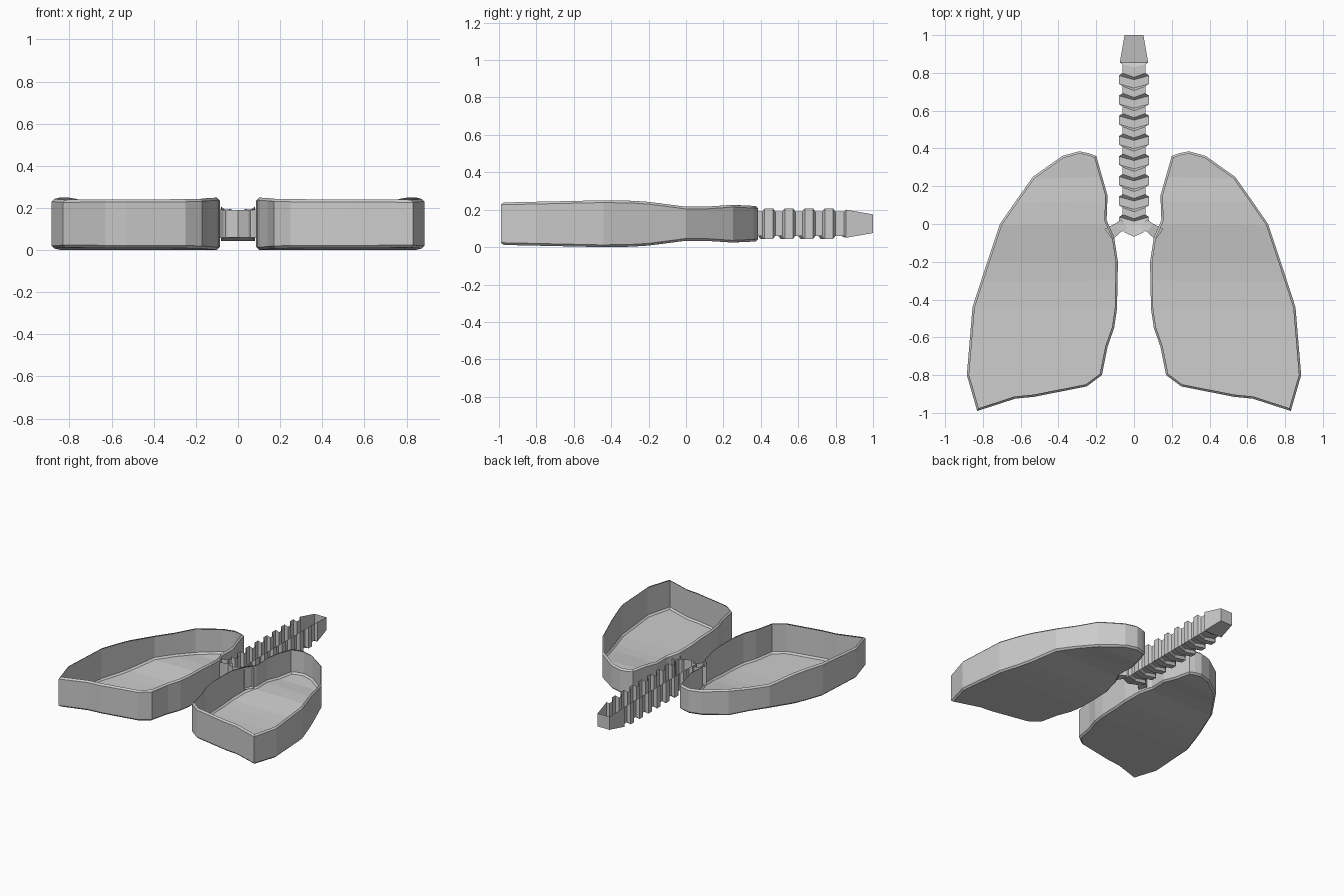
import bpy, bmesh
from mathutils import Vector

if "Cube" in bpy.data.objects:
    bpy.data.objects.remove(bpy.data.objects["Cube"])

MID = 0.125  # height of the horizontal middle plane


def lerp(table, y):
    for (a, u), (b, v) in zip(table, table[1:]):
        if y <= b:
            return u + (v - u) * max(0, (y - a) / (b - a))
    return table[-1][1]


def add_object(name, bm, mirror=False):
    bmesh.ops.recalc_face_normals(bm, faces=bm.faces[:])
    mesh = bpy.data.meshes.new(name)
    bm.to_mesh(mesh)
    bm.free()
    ob = bpy.data.objects.new(name, mesh)
    bpy.context.collection.objects.link(ob)
    if mirror:
        mod = ob.modifiers.new("mirror", 'MIRROR')
        mod.use_mirror_merge = False
    return ob


# Lungs: open trays with a bevelled floor and rim, wavy in height along y
OUTLINE = [(.20, .36), (.24, .375), (.29, .385), (.38, .36), (.535, .25), (.62, .13),
           (.71, 0), (.78, -.21), (.855, -.44), (.885, -.80), (.83, -.99),
           (.63, -.925), (.53, -.915), (.25, -.86), (.17, -.80), (.14, -.65),
           (.105, -.55), (.09, -.45), (.085, -.2), (.105, -.07), (.145, .02),
           (.14, .15)]
HALF = [(-1, .113), (-.45, .125), (-.3, .123), (-.2, .117), (0, .091),
        (.12, .092), (.25, .101), (.39, .094)]
BEVEL = .012

bm = bmesh.new()
bm.faces.new([bm.verts.new((x, y, 0)) for x, y in OUTLINE])
for y, _ in HALF[1:-1]:
    bmesh.ops.bisect_plane(bm, geom=bm.verts[:] + bm.edges[:] + bm.faces[:],
                           plane_co=(0, y, 0), plane_no=(0, 1, 0))
bmesh.ops.recalc_face_normals(bm, faces=bm.faces[:])
rim = bmesh.ops.inset_region(bm, faces=bm.faces[:], thickness=BEVEL,
                             use_boundary=True, use_even_offset=True)["faces"]
border = [e for e in bm.edges if e.is_boundary]
outer = {v for e in border for v in e.verts}
upper = {}
for v in list(bm.verts):
    h = lerp(HALF, v.co.y) - (BEVEL if v in outer else 0)
    v.co.z = MID - h
    if any(f in rim for f in v.link_faces):
        upper[v] = bm.verts.new((v.co.x, v.co.y, MID + h))
for f in rim:
    bm.faces.new([upper[v] for v in f.verts])
for e in border:
    a, b = e.verts
    bm.faces.new((a, b, upper[b], upper[a]))
add_object("lungs", bm, mirror=True)


# Open trough lofted through (centre, side direction, half width, half height, chevron)
def trough(name, sections, caps, mirror=False):
    bm = bmesh.new()
    rows = []
    for c, side, w, h, shift in sections:
        c, s = Vector((c[0], c[1], MID)), Vector((side[0], side[1], 0)).normalized()
        up = Vector((0, 0, h))
        mid = Vector((0, -shift, 0))
        pts = [c - s * w + up, c - s * w - up, c - up + mid, c + s * w - up, c + s * w + up]
        rows.append([bm.verts.new(p) for p in pts])
    for a, b in zip(rows, rows[1:]):
        for i in range(4):
            bm.faces.new((a[i], a[i + 1], b[i + 1], b[i]))
    if caps:
        for r in (rows[0], rows[-1]):
            top = bm.verts.new((r[2].co.x, r[2].co.y, r[0].co.z))
            bm.faces.new((r[0], r[1], r[2], top))
            bm.faces.new((top, r[2], r[3], r[4]))
    return add_object(name, bm, mirror)


# Windpipe: repeated cartilage rings, then a tapered mouth end
X = (1, 0)
secs = [((0, -.045), X, .05, .065, .022), ((0, -.02), X, .075, .07, .022)]
for i in range(8):
    y = .015 + i * .107
    for dy, w, h in ((-.035, .06, .065), (-.022, .08, .082), (.022, .08, .082), (.035, .06, .065)):
        if i or dy > 0:
            secs.append(((0, y + dy), X, w, h, .022))
secs += [((0, .845), X, .06, .065, .015), ((0, .855), X, .075, .075, 0), ((0, 1), X, .05, .05, 0)]
trough("windpipe", secs, True)

# Bronchi: short branches from the windpipe into each lung
trough("bronchi", [((.05, .0), (.6, .8), .03, .07, 0), ((.085, -.02), (.6, .8), .027, .065, 0),
                   ((.135, -.055), (.6, .8), .035, .075, 0)], False, mirror=True)
